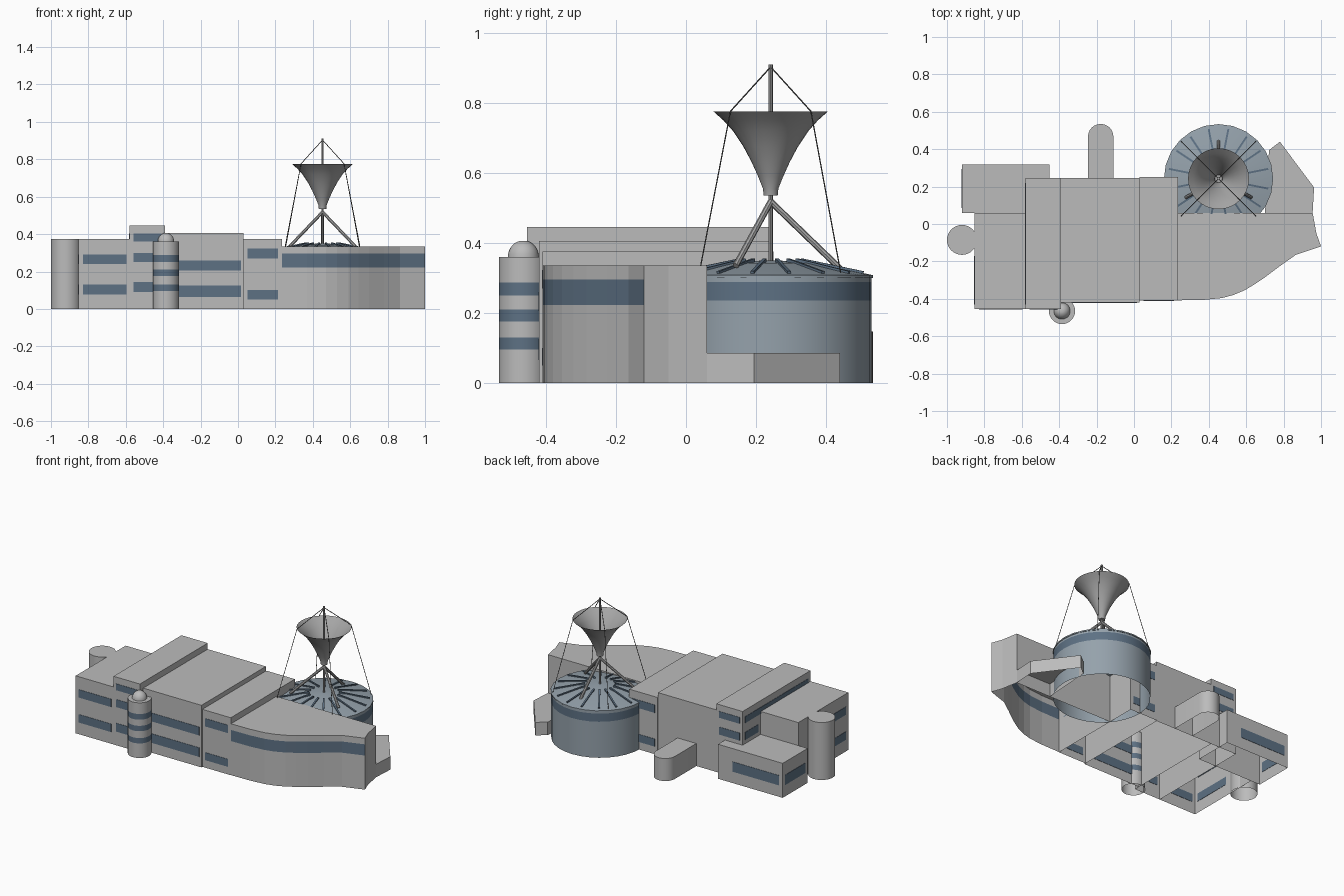
import bpy, bmesh
from math import pi, cos, sin, radians
from mathutils import Vector, Matrix

cube = bpy.data.objects.get("Cube")
if cube:
    bpy.data.objects.remove(cube, do_unlink=True)


def material(name, rgb):
    m = bpy.data.materials.new(name)
    m.use_nodes = True
    m.diffuse_color = (*rgb, 1)
    bsdf = next(n for n in m.node_tree.nodes if n.type == 'BSDF_PRINCIPLED')
    bsdf.inputs["Base Color"].default_value = (*rgb, 1)
    return m


WALL = material("pale grey wall", (0.5, 0.5, 0.5))
GLASS = material("slate blue glass", (0.11, 0.165, 0.23))
DRUM = material("blue grey cladding", (0.3, 0.36, 0.41))
METAL = material("grey metal", (0.38, 0.38, 0.38))
CABLE = material("dark cable", (0.1, 0.1, 0.1))


def finish(name, bm, mats, smooth=False):
    bmesh.ops.recalc_face_normals(bm, faces=bm.faces)
    mesh = bpy.data.meshes.new(name)
    bm.to_mesh(mesh)
    bm.free()
    for m in mats:
        mesh.materials.append(m)
    ob = bpy.data.objects.new(name, mesh)
    bpy.context.collection.objects.link(ob)
    if smooth:
        bpy.ops.object.select_all(action='DESELECT')
        ob.select_set(True)
        bpy.context.view_layer.objects.active = ob
        bpy.ops.object.shade_smooth_by_angle(angle=radians(35))
    return ob


def prism(name, outline, levels, mats=(WALL,), rule=None, smooth=False):
    """Walls through the given heights, closed on top and open below."""
    bm = bmesh.new()
    rings = [[bm.verts.new((x, y, z)) for x, y in outline] for z in levels]
    n = len(outline)
    for low, high in zip(rings, rings[1:]):
        for i in range(n):
            j = (i + 1) % n
            f = bm.faces.new((low[i], low[j], high[j], high[i]))
            if rule and rule(f.calc_center_median()):
                f.material_index = 1
    bm.faces.new(rings[-1])
    return finish(name, bm, mats, smooth)


def block(name, x0, x1, y0, y1, h):
    return prism(name, [(x0, y0), (x1, y0), (x1, y1), (x0, y1)], (0, h))


def lathe(name, centre, profile, mats, rule=None, sides=32, cap=False):
    """Revolve (radius, height) points around a vertical axis."""
    bm = bmesh.new()
    rings = [[bm.verts.new((centre[0] + r * cos(2 * pi * i / sides),
                            centre[1] + r * sin(2 * pi * i / sides), z))
              for i in range(sides)] for r, z in profile]
    for low, high in zip(rings, rings[1:]):
        for i in range(sides):
            j = (i + 1) % sides
            f = bm.faces.new((low[i], low[j], high[j], high[i]))
            if rule and rule(f.calc_center_median()):
                f.material_index = 1
    if cap:
        bm.faces.new(rings[-1])
    return finish(name, bm, mats, True)


def rod(name, a, b, r, mat, sides=8):
    a, b = Vector(a), Vector(b)
    d = b - a
    bm = bmesh.new()
    bmesh.ops.create_cone(bm, cap_ends=True, segments=sides, radius1=r, radius2=r, depth=d.length,
                          matrix=Matrix.Translation((a + b) / 2) @ d.to_track_quat('Z', 'Y').to_matrix().to_4x4())
    return finish(name, bm, (mat,), True)


def plate(name, x0, x1, y0, y1, z0, z1, mat=GLASS):
    bm = bmesh.new()
    size = Vector((x1 - x0, y1 - y0, z1 - z0))
    mid = Vector((x0 + x1, y0 + y1, z0 + z1)) / 2
    bmesh.ops.create_cube(bm, size=1, matrix=Matrix.Translation(mid) @ Matrix.Diagonal((*size, 1)))
    return finish(name, bm, (mat,))


T = 0.002


def window_y(name, x0, x1, y, rows):
    for z0, z1 in rows:
        plate(name, x0, x1, y - T, y + T, z0, z1)


def window_x(name, x, y0, y1, rows):
    for z0, z1 in rows:
        plate(name, x - T, x + T, y0, y1, z0, z1)


# Main row of halls
block("west_hall", -0.853, -0.58, -0.455, 0.06, 0.375)
block("tall_hall", -0.58, -0.39, -0.455, 0.245, 0.445)
block("main_hall", -0.39, 0.03, -0.42, 0.245, 0.405)
block("east_hall", 0.03, 0.235, -0.41, 0.25, 0.375)
block("low_annex", -0.92, -0.453, 0.06, 0.317, 0.225)

# Window strips
west_rows = [(0.077, 0.13), (0.24, 0.292)]
tall_rows = [(0.09, 0.145), (0.25, 0.3), (0.36, 0.402)]
east_rows = [(0.05, 0.1), (0.27, 0.322)]
window_y("west_window", -0.83, -0.595, -0.455, west_rows)
window_x("west_side_window", -0.853, -0.43, -0.17, west_rows)
window_y("tall_window", -0.56, -0.41, -0.455, tall_rows)
window_y("tall_back_window", -0.56, -0.41, 0.245, tall_rows[1:])
window_x("tall_side_window", -0.58, -0.43, 0.22, tall_rows[2:])
window_x("tall_side_low_window", -0.58, 0.085, 0.22, tall_rows[1:2])
window_y("main_window", -0.37, 0.015, -0.42, [(0.065, 0.125), (0.205, 0.26)])
window_y("east_window", 0.05, 0.215, -0.41, east_rows)
window_y("east_back_window", 0.05, 0.215, 0.25, east_rows)
window_y("annex_window", -0.895, -0.56, 0.317, [(0.075, 0.14)])
window_x("annex_side_window", -0.92, 0.085, 0.295, [(0.075, 0.14)])

# Curved wing with a glass band along its front
wing = [(0.235, -0.408), (0.37, -0.406), (0.47, -0.396), (0.53, -0.38), (0.59, -0.355),
        (0.645, -0.322), (0.7, -0.285), (0.78, -0.225), (0.865, -0.165), (1.0, -0.12),
        (0.975, -0.05), (0.955, 0.06), (0.235, 0.06)]
prism("curved_wing", wing, (0, 0.222, 0.295, 0.335), (WALL, GLASS),
      lambda c: 0.222 < c.z < 0.295 and c.y < -0.13)
prism("low_terrace", [(0.7, 0.06), (0.955, 0.06), (0.963, 0.195), (0.78, 0.44), (0.722, 0.395)],
      (0, 0.085))

# Rounded bay at the back
arc = [(-0.178 + 0.068 * cos(pi * i / 12), 0.467 + 0.068 * sin(pi * i / 12)) for i in range(13)]
prism("rounded_bay", [(-0.246, 0.245), (-0.11, 0.245)] + arc, (0, 0.147), smooth=True)

# Stair tower with glass bands and a dome
tower = (-0.385, -0.465)
bands = [(0.095, 0.13), (0.175, 0.21), (0.25, 0.287)]
heights = [0] + [z for b in bands for z in b] + [0.36]
lathe("stair_tower", tower, [(0.07, z) for z in heights], (WALL, GLASS),
      lambda c: any(a < c.z < b for a, b in bands), cap=True)
lathe("tower_dome", tower, [(0.044 * cos(t * pi / 16), 0.36 + 0.047 * sin(t * pi / 16))
                            for t in range(8)], (WALL,), cap=True)
lathe("west_cylinder", (-0.92, -0.085), [(0.08, 0), (0.08, 0.375)], (WALL,), cap=True)

# Round drum hall and its ribbed roof
cx, cy = 0.452, 0.242
R = 0.288
lathe("drum_hall", (cx, cy), [(R, 0), (R, 0.235), (R, 0.288), (R, 0.3)], (DRUM, GLASS),
      lambda c: 0.235 < c.z < 0.288)
lathe("drum_roof", (cx, cy), [(R, 0.3), (0.292, 0.3), (0.292, 0.308), (0.13, 0.342), (0.02, 0.35)],
      (DRUM,), sides=24, cap=True)
for i in range(16):
    a = 2 * pi * (i + 0.5) / 16
    rib = plate("roof_rib", 0.09, 0.275, -0.005, 0.005, -0.006, 0.006, GLASS)
    rib.matrix_world = (Matrix.Translation((cx, cy, 0.368)) @ Matrix.Rotation(a, 4, 'Z')
                        @ Matrix.Rotation(radians(11.5), 4, 'Y'))

# Horn dish on a mast
lathe("horn_dish", (cx, cy), [(0.004, 0.535), (0.02, 0.535), (0.022, 0.555), (0.036, 0.59), (0.054, 0.63),
                              (0.078, 0.675), (0.108, 0.72), (0.135, 0.75), (0.163, 0.775)], (METAL,))
rod("mast", (cx, cy, 0.34), (cx, cy, 0.91), 0.006, METAL)
for dx, dy, z in [(-0.175, -0.1, 0.335), (0.175, -0.1, 0.335), (0, 0.2, 0.325)]:
    rod("dish_leg", (cx, cy, 0.518), (cx + dx, cy + dy, z), 0.009, METAL)

# Stay cables over the dish rim
for sx in (-1, 1):
    for sy, z in ((-1, 0.335), (1, 0.315)):
        rim = (cx + sx * 0.115, cy + sy * 0.115, 0.776)
        rod("upper_stay", (cx, cy, 0.903), rim, 0.0022, CABLE, 6)
        rod("lower_stay", rim, (cx + sx * 0.2, cy + sy * 0.2, z), 0.0018, CABLE, 6)
